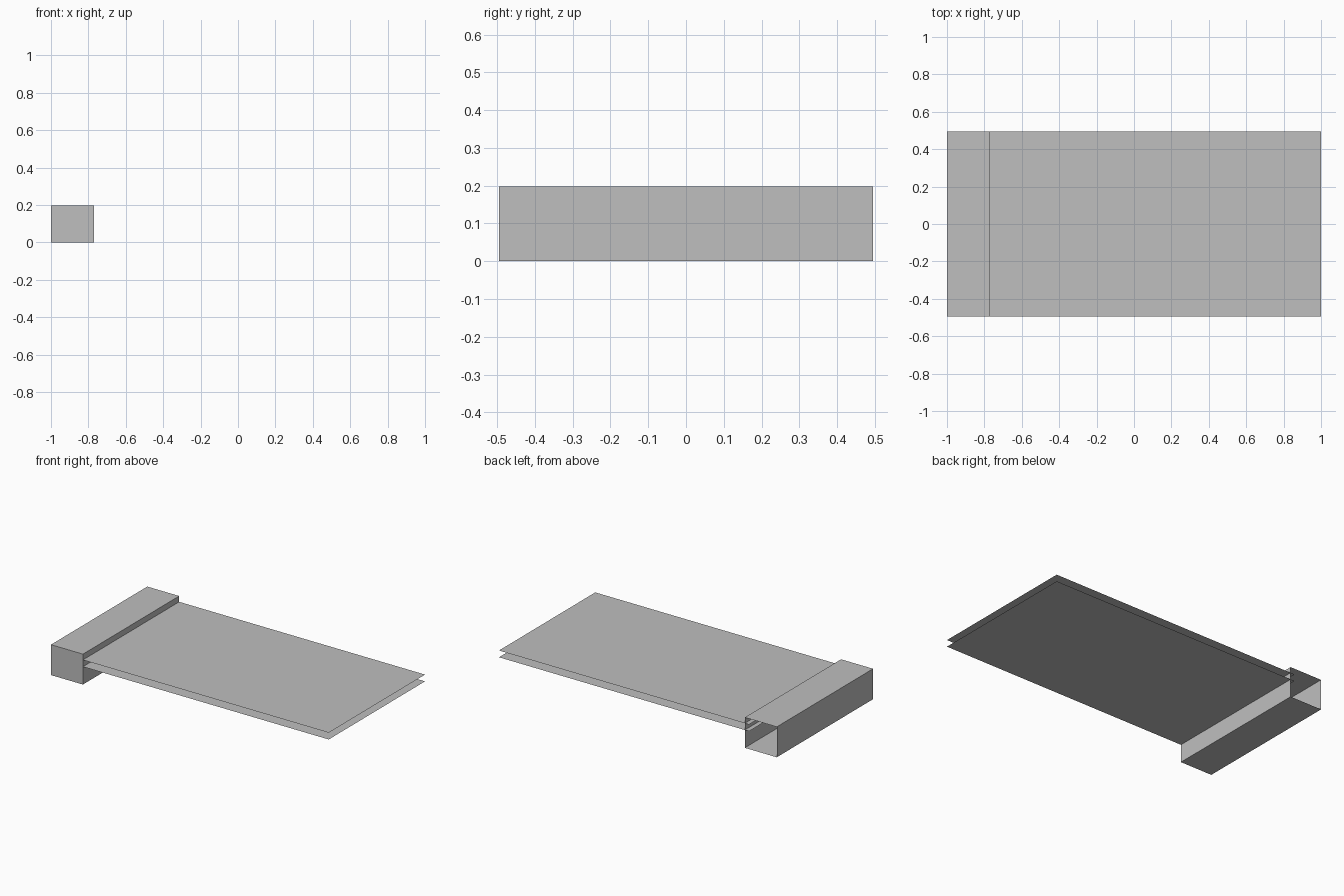
import bpy
import bmesh
from mathutils import Matrix, Vector

if "Cube" in bpy.data.objects:
    bpy.data.objects.remove(bpy.data.objects["Cube"], do_unlink=True)

HALF_DEPTH = 0.495
HEIGHT = 0.198
BOX_RIGHT, BOX_LEFT = -1.0, -0.77

grey = bpy.data.materials.new("light grey")
grey.use_nodes = True
colour = (0.52, 0.52, 0.52, 1.0)
grey.diffuse_color = colour
grey.node_tree.nodes["Principled BSDF"].inputs["Base Color"].default_value = colour


def add_object(name, bm):
    mesh = bpy.data.meshes.new(name)
    bm.to_mesh(mesh)
    bm.free()
    mesh.materials.append(grey)
    obj = bpy.data.objects.new(name, mesh)
    bpy.context.collection.objects.link(obj)
    return obj


def placed(x0, x1, z, height):
    """Matrix that fits a unit shape between x0 and x1 across the full depth."""
    return (Matrix.Translation(((x0 + x1) / 2, 0, z))
            @ Matrix.Diagonal((x1 - x0, 2 * HALF_DEPTH, height, 1)))


# Thin-walled end box, open at the back
bm = bmesh.new()
bmesh.ops.create_cube(bm, size=1, matrix=placed(BOX_RIGHT, BOX_LEFT, HEIGHT / 2, HEIGHT))
back = [f for f in bm.faces if f.normal.dot(Vector((0, 1, 0))) > 0.9]
bmesh.ops.delete(bm, geom=back, context='FACES_ONLY')
add_object("end_box", bm)

# Two flat sheets, tucked slightly into the box
for name, z in (("upper_sheet", 0.16), ("lower_sheet", 0.116)):
    bm = bmesh.new()
    bmesh.ops.create_grid(bm, x_segments=1, y_segments=1, size=0.5,
                          matrix=placed(BOX_LEFT - 0.03, 1.0, z, 1))
    add_object(name, bm)
